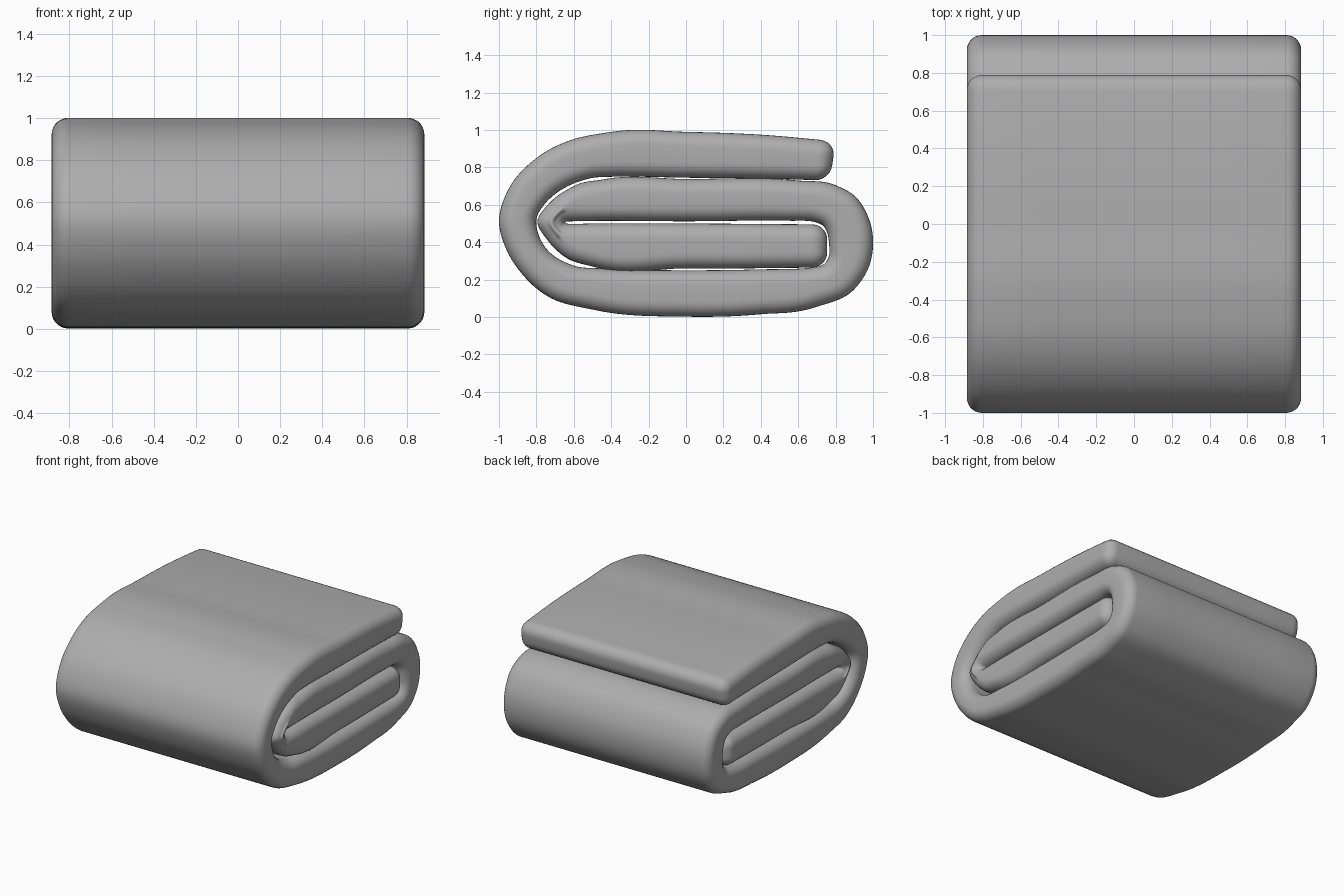
import bpy, bmesh, math
from mathutils import Vector

if "Cube" in bpy.data.objects:
    bpy.data.objects.remove(bpy.data.objects["Cube"])

HALF_W = 0.885   # half width along x
R = 0.08         # soft edge radius

# Folded strip: outer (y, z) and inner (y, z) point at each station
STATIONS = [
    (0.80, 0.94, 0.77, 0.73), (0.40, 0.975, 0.40, 0.74), (0, 0.99, 0, 0.745),
    (-0.40, 0.99, -0.40, 0.75), (-0.62, 0.945, -0.52, 0.74), (-0.80, 0.85, -0.65, 0.69),
    (-0.94, 0.70, -0.75, 0.61), (-1.0, 0.52, -0.80, 0.52), (-0.96, 0.36, -0.78, 0.42),
    (-0.85, 0.20, -0.71, 0.33), (-0.72, 0.10, -0.60, 0.275), (-0.5, 0.04, -0.45, 0.26),
    (0, 0.002, 0, 0.25), (0.4, 0.015, 0.4, 0.255), (0.7, 0.055, 0.67, 0.265),
    (0.88, 0.13, 0.74, 0.285), (0.97, 0.25, 0.765, 0.33), (1.0, 0.38, 0.765, 0.39),
    (0.98, 0.52, 0.755, 0.45), (0.91, 0.64, 0.73, 0.49), (0.80, 0.705, 0.68, 0.51),
    (0.6, 0.73, 0.55, 0.515), (0, 0.738, 0, 0.512), (-0.45, 0.735, -0.5, 0.514),
    (-0.6, 0.70, -0.61, 0.512), (-0.73, 0.61, -0.64, 0.51), (-0.795, 0.51, -0.645, 0.505),
    (-0.74, 0.41, -0.64, 0.50), (-0.66, 0.33, -0.61, 0.498), (-0.5, 0.27, -0.5, 0.5),
    (0, 0.26, 0, 0.5), (0.755, 0.265, 0.755, 0.495),
]
pts = [Vector(p) for p in STATIONS]
mids = [Vector(((p[0] + p[2]) / 2, (p[1] + p[3]) / 2)) for p in pts]
seg = [(b - a).length for a, b in zip(mids, mids[1:])]
arc = [sum(seg[:i]) for i in range(len(pts))]
LENGTH = arc[-1]

# Tangents for a smooth curve through unevenly spaced stations
tan = []
for i in range(len(pts)):
    if i == 0:
        tan.append((pts[1] - pts[0]) / seg[0])
    elif i == len(pts) - 1:
        tan.append((pts[-1] - pts[-2]) / seg[-1])
    else:
        a, b = seg[i - 1], seg[i]
        tan.append(((pts[i] - pts[i - 1]) / a * b + (pts[i + 1] - pts[i]) / b * a) / (a + b))


def strip(s):
    """Outer and inner point of the strip at arc length s."""
    i = max(k for k in range(len(seg)) if arc[k] <= s + 1e-9 or k == 0)
    d = seg[i]
    t = (s - arc[i]) / d
    p = (pts[i] * (2*t**3 - 3*t**2 + 1) + tan[i] * d * (t**3 - 2*t**2 + t)
         + pts[i + 1] * (3*t**2 - 2*t**3) + tan[i + 1] * d * (t**3 - t**2))
    return Vector((p[0], p[1])), Vector((p[2], p[3]))


def section(inset):
    """Outer and inner rows of the rounded strip profile, shrunk by inset."""
    r = R - inset
    cap = [(inset + r * (1 - math.cos(a)), inset + r * (1 - math.sin(a)))
           for a in (math.pi / 2 * k / 6 for k in range(7))]
    samples = list(cap)
    n = 8
    for i in range(len(seg)):
        for k in range(n):
            s = arc[i] + seg[i] * k / n
            if R + 0.005 < s < LENGTH - R - 0.005:
                samples.append((s, inset))
    samples += [(LENGTH - s, e) for s, e in reversed(cap)]
    outer, inner = [], []
    for s, e in samples:
        o, q = strip(s)
        thick = (o - q).length
        f = min(e / thick, 0.42)
        outer.append(o.lerp(q, f))
        inner.append(q.lerp(o, f))
    return outer, inner


# x positions with their inset: quarter-round edges on both sides
side = []
for k in range(8):
    a = math.pi / 2 * k / 7
    side.append((HALF_W - R + R * math.cos(a), R * (1 - math.sin(a))))
rings = side + [(x, 0.0) for x in (0.5, 0.0, -0.5)] + [(-x, e) for x, e in reversed(side)]

bm = bmesh.new()
loops, count = [], 0
for x, e in rings:
    o, q = section(e)
    count = len(o)
    loops.append([bm.verts.new((x, p.x, p.y)) for p in o + q[::-1]])
total = 2 * count
for A, B in zip(loops, loops[1:]):
    for j in range(total):
        k = (j + 1) % total
        bm.faces.new((A[j], A[k], B[k], B[j]))
for L in (loops[0], loops[-1]):
    for j in range(count - 1):
        bm.faces.new((L[j], L[j + 1], L[total - 2 - j], L[total - 1 - j]))
bmesh.ops.remove_doubles(bm, verts=bm.verts, dist=0.0004)
bmesh.ops.recalc_face_normals(bm, faces=bm.faces)
for f in bm.faces:
    f.smooth = True

mesh = bpy.data.meshes.new("folded_towel")
bm.to_mesh(mesh)
bm.free()
towel = bpy.data.objects.new("folded_towel", mesh)
bpy.context.collection.objects.link(towel)

mat = bpy.data.materials.new("soft grey")
mat.diffuse_color = (0.42, 0.42, 0.42, 1)
mat.use_nodes = True
mat.node_tree.nodes["Principled BSDF"].inputs["Base Color"].default_value = mat.diffuse_color
mesh.materials.append(mat)
